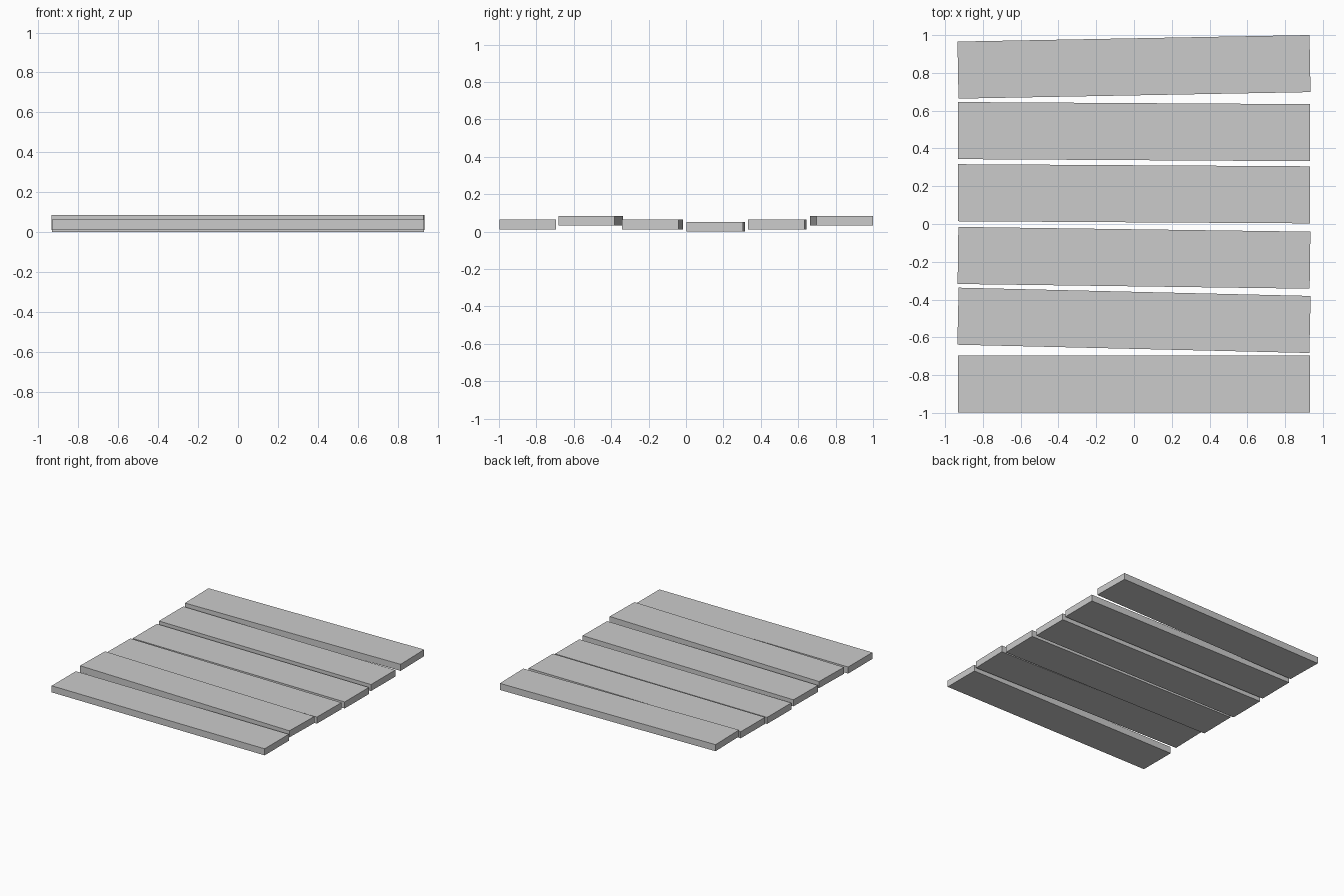
import bpy

cube = bpy.data.objects.get("Cube")
if cube:
    bpy.data.objects.remove(cube, do_unlink=True)

# Single plain grey for all boards
grey = bpy.data.materials.new("plain grey")
grey.use_nodes = True
colour = (0.6, 0.6, 0.6, 1)
grey.diffuse_color = colour
grey.node_tree.nodes["Principled BSDF"].inputs["Base Color"].default_value = colour

LENGTH, WIDTH, THICKNESS = 1.864, 0.302, 0.052


def add_plank(name, y, bottom, turn):
    """A flat board, slightly turned about the vertical."""
    bpy.ops.mesh.primitive_cube_add(size=1, location=(0, y, bottom + THICKNESS / 2),
                                    rotation=(0, 0, turn))
    plank = bpy.context.object
    plank.name = name
    plank.scale = (LENGTH, WIDTH, THICKNESS)
    plank.data.materials.append(grey)


# Loose boards from front to back: centre y, underside height, turn
boards = [
    (-0.847, 0.012, 0),
    (-0.510, 0.033, -0.0235),
    (-0.179, 0.012, -0.0135),
    (0.160, 0.0, -0.006),
    (0.489, 0.012, -0.006),
    (0.832, 0.033, 0.0185),
]
for i, board in enumerate(boards, 1):
    add_plank(f"plank_{i}", *board)
